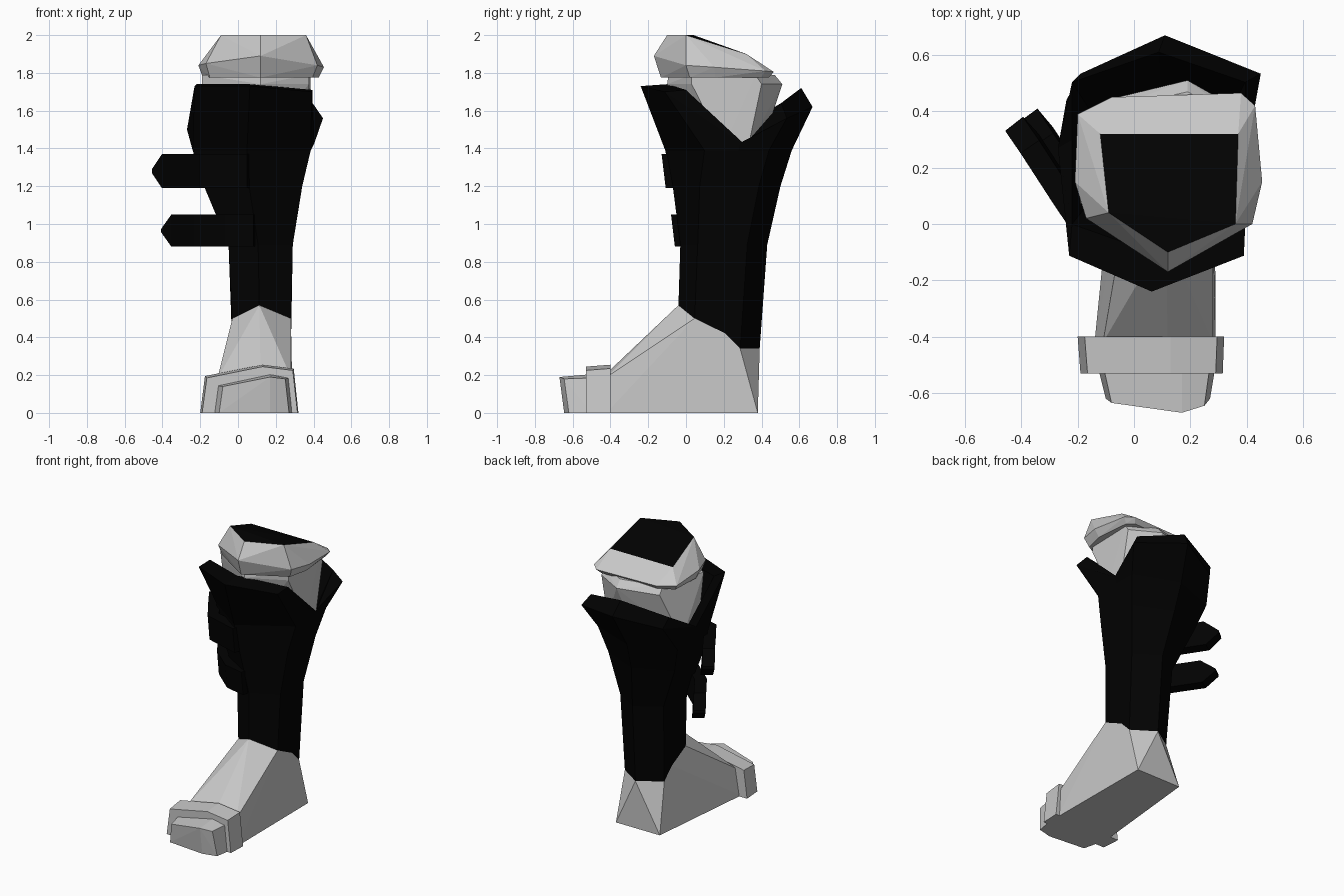
import bpy
import bmesh
from mathutils import Vector

default_cube = bpy.data.objects.get("Cube")
if default_cube:
    bpy.data.objects.remove(default_cube, do_unlink=True)


def make_material(name, level):
    material = bpy.data.materials.new(name)
    material.use_nodes = True
    colour = (level, level, level, 1)
    material.diffuse_color = colour
    shader = material.node_tree.nodes["Principled BSDF"]
    shader.inputs["Base Color"].default_value = colour
    shader.inputs["Roughness"].default_value = 0.8
    return material


grey = make_material("light grey armour", 0.58)
black = make_material("black leather", 0.0005)


def finish(name, bm, *materials):
    """Turn a bmesh into a flat shaded object."""
    bmesh.ops.recalc_face_normals(bm, faces=bm.faces)
    mesh = bpy.data.meshes.new(name)
    bm.to_mesh(mesh)
    bm.free()
    for material in materials:
        mesh.materials.append(material)
    obj = bpy.data.objects.new(name, mesh)
    bpy.context.collection.objects.link(obj)
    return obj


def hull(name, points, *materials):
    """Faceted solid wrapped around a few corner points."""
    bm = bmesh.new()
    for point in points:
        bm.verts.new(point)
    bmesh.ops.convex_hull(bm, input=bm.verts)
    loose = [v for v in bm.verts if not v.link_faces]
    bmesh.ops.delete(bm, geom=loose, context="VERTS")
    bmesh.ops.dissolve_limit(bm, angle_limit=0.03, verts=bm.verts, edges=bm.edges)
    return finish(name, bm, *materials)


def loft(name, rings, material, cap_start=False, cap_end=False):
    """Skin a row of closed rings that share a point count."""
    bm = bmesh.new()
    loops = [[bm.verts.new(point) for point in ring] for ring in rings]
    for lower, upper in zip(loops, loops[1:]):
        for i in range(len(lower)):
            j = (i + 1) % len(lower)
            bm.faces.new((lower[i], lower[j], upper[j], upper[i]))
    if cap_start:
        bm.faces.new(loops[0])
    if cap_end:
        bm.faces.new(loops[-1])
    return finish(name, bm, material)


def leg_ring(left, right, front, back, heights, near, far):
    """Eight points: front, then round by the +x side; near and far set the corner bevels."""
    outline = ((.46, 0), (1, near), (1, .58), (1, 1 - far),
               (.5, 1), (0, 1 - far), (0, .56), (0, near))
    return [Vector((left + u * (right - left), front + v * (back - front), z))
            for (u, v), z in zip(outline, heights)]


def level(z):
    return [z] * 8


# Leather shaft, flaring to a notched rim
ankle = leg_ring(-.03, .28, -.04, .39, (.57, .5, .42, .34, .34, .34, .42, .5), .2, .24)
shaft_rings = [
    ankle,
    leg_ring(-.05, .29, -.03, .43, level(.89), .2, .23),
    leg_ring(-.18, .34, -.07, .5, level(1.2), .25, .2),
    leg_ring(-.24, .385, -.11, .56, level(1.39), .31, .18),
    leg_ring(-.25, .43, -.24, .67, (1.73, 1.7, 1.43, 1.56, 1.62, 1.56, 1.5, 1.73), .14, .15),
    leg_ring(-.22, .395, -.1, .61, (1.74, 1.71, 1.42, 1.64, 1.72, 1.64, 1.5, 1.74), .14, .15),
    leg_ring(-.15, .34, .0, .48, level(1.4), .18, .18),
]
# Shift the corners of the rim
rim_shift = (0, -.04, -.025, .02, .02, .06, -.02, .02)
for point, shift in zip(shaft_rings[4], rim_shift):
    point.x += shift
loft("boot_shaft", shaft_rings, black, cap_end=True)

# Foot body from the ankle down to the sole
sole = [(-.06, .38, 0), (.285, .38, 0), (.29, -.42, 0), (-.14, -.42, 0)]
instep = [(-.11, -.42, .18), (.12, -.42, .21), (.28, -.42, .19)]
hull("foot", ankle + sole + instep, grey)


def toe_slice(y, left, right, peak, height, taper):
    """Five cornered slice through the toes."""
    return [(left, y, 0), (left + taper, y, height - .06), (peak, y, height),
            (right - taper, y, height - .02), (right, y, 0)]


# Raised band and toe cap
hull("toe_band", toe_slice(-.4, -.2, .32, .13, .255, .025)
     + toe_slice(-.53, -.19, .315, .13, .245, .025), grey)
toe_front = [(-.1, -.62, 0), (-.08, -.635, .14), (.17, -.67, .19),
             (.25, -.645, .18), (.27, -.62, 0), (.17, -.645, 0)]
hull("toe_cap", toe_slice(-.5, -.13, .29, .17, .205, .02) + toe_front, grey)

# Padded core seen inside the rim
core_top = [(.12, -.1), (.375, .03), (.385, .4), (.19, .51), (-.1, .44), (-.19, .08)]
core_base = [(.12, 0), (.385, .2), (.385, .33), (.12, .4), (-.2, .33), (-.2, .15)]
hull("knee_core", [(x, y, 1.74) for x, y in core_top]
     + [(x, y, 1.41) for x, y in core_base]
     + [(x, y * .92, 1.79) for x, y in core_top], grey)

# Knee cap: top plate, widest edge and underside
cap_top = [(.12, -.1, 2), (.36, 0, 2), (.37, .32, 1.9), (-.12, .32, 1.9), (-.09, .04, 2)]
cap_edge = [(.12, -.17, 1.89), (.42, 0, 1.84), (.455, .15, 1.83), (.43, .42, 1.81),
            (.38, .465, 1.805), (-.08, .45, 1.805), (-.2, .39, 1.815),
            (-.21, .15, 1.84), (-.17, .02, 1.85)]
cap_under = [(.1 + (x - .1) * .92, y * .9 + .02, 1.775) for x, y, z in cap_edge]
knee_cap = hull("knee_cap", cap_top + cap_edge + cap_under, grey, black)
for face in knee_cap.data.polygons:
    if min(knee_cap.data.vertices[i].co.z for i in face.vertices) > 1.895:
        face.material_index = 1


def strap(name, path, low, high, thickness):
    """Flat strap leaning along a path, closing to a pointed end."""
    points = [Vector((x, y, 0)) for x, y in path]
    middle = (low + high) / 2
    rings = []
    for i, point in enumerate(points):
        along = points[min(i + 1, len(points) - 1)] - points[max(i - 1, 0)]
        side = Vector((along.y, -along.x, 0)).normalized() * thickness / 2
        half = (high - low) / 2
        if i == len(points) - 1:
            half *= .1
        rings.append([point + side * s + Vector((0, -.12 * half * t, middle + half * t))
                      for s, t in ((-1, -1), (1, -1), (1, 1), (-1, 1))])
    loft(name, rings, black, cap_start=True, cap_end=True)


# Two straps wrapping the front and trailing back
strap("upper_strap", [(.06, -.08), (-.18, -.01), (-.25, .1), (-.37, .285), (-.425, .355)],
      1.19, 1.37, .08)
strap("lower_strap", [(.09, -.03), (-.05, .0), (-.2, .13), (-.32, .31), (-.375, .385)],
      .88, 1.05, .08)
